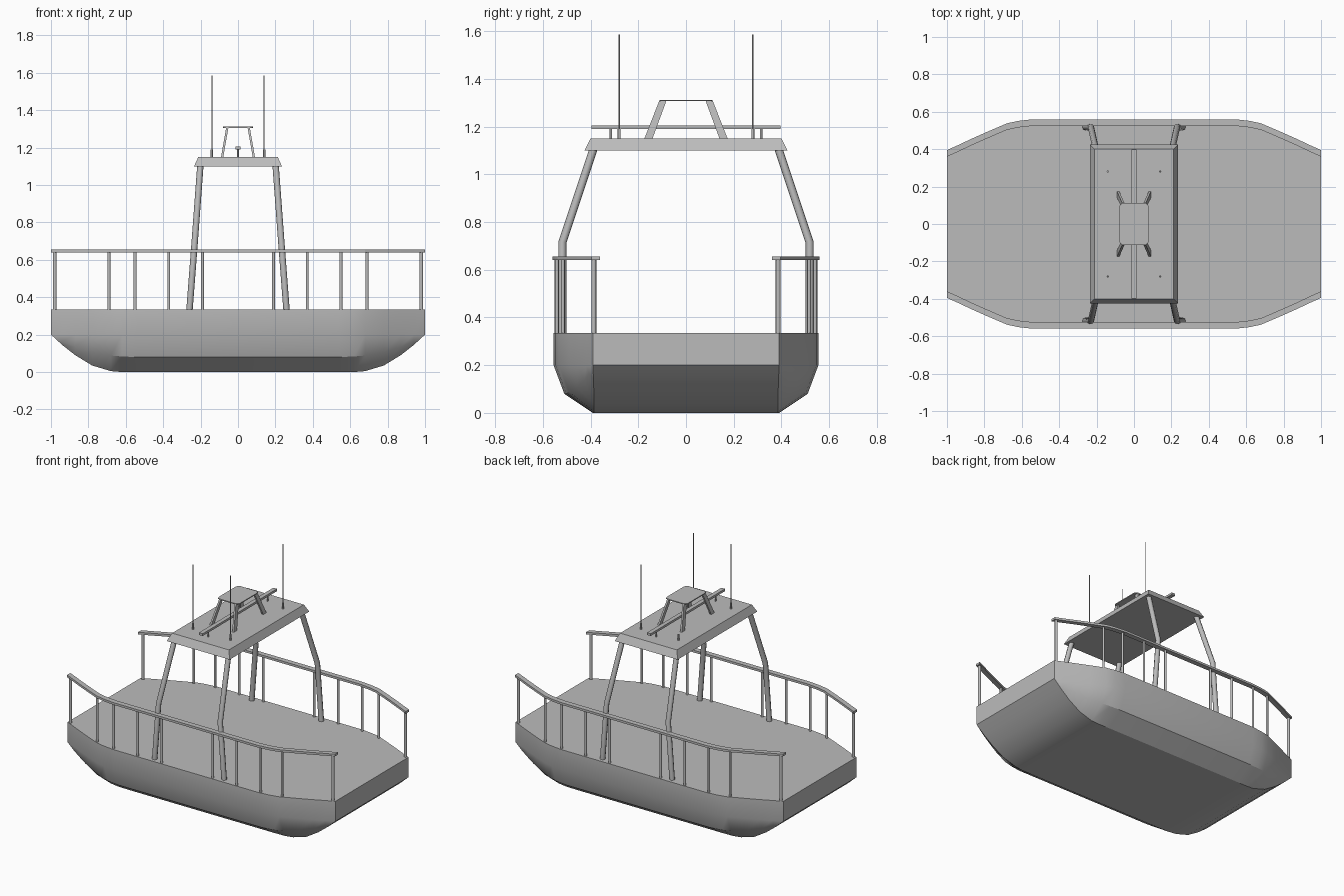
import bpy, bmesh
from mathutils import Vector

cube = bpy.data.objects.get("Cube")
if cube:
    bpy.data.objects.remove(cube, do_unlink=True)

grey = bpy.data.materials.new("light_grey")
grey.use_nodes = True
grey.diffuse_color = (0.5, 0.5, 0.5, 1)
grey.node_tree.nodes["Principled BSDF"].inputs["Base Color"].default_value = (0.5, 0.5, 0.5, 1)


def finish(name, bm, smooth=None):
    bmesh.ops.recalc_face_normals(bm, faces=bm.faces)
    mesh = bpy.data.meshes.new(name)
    bm.to_mesh(mesh)
    bm.free()
    mesh.materials.append(grey)
    obj = bpy.data.objects.new(name, mesh)
    bpy.context.collection.objects.link(obj)
    if smooth:
        bpy.ops.object.select_all(action='DESELECT')
        obj.select_set(True)
        bpy.context.view_layer.objects.active = obj
        bpy.ops.object.shade_smooth_by_angle(angle=smooth)
    return obj


def loft(name, rings, smooth=None):
    """Join equal rings of points into a closed solid."""
    bm = bmesh.new()
    loops = [[bm.verts.new(p) for p in ring] for ring in rings]
    n = len(loops[0])
    for a, b in zip(loops, loops[1:]):
        for i in range(n):
            j = (i + 1) % n
            bm.faces.new((a[i], a[j], b[j], b[i]))
    bm.faces.new(loops[0])
    bm.faces.new(loops[-1])
    bmesh.ops.remove_doubles(bm, verts=bm.verts, dist=0.0005)
    return finish(name, bm, smooth)


def rect(cx, cy, z, hx, hy):
    return [(cx - hx, cy - hy, z), (cx + hx, cy - hy, z),
            (cx + hx, cy + hy, z), (cx - hx, cy + hy, z)]


def rod(name, a, b, radius, sides=10):
    a, b = Vector(a), Vector(b)
    bm = bmesh.new()
    bmesh.ops.create_cone(bm, cap_ends=True, segments=sides, radius1=radius,
                          radius2=radius, depth=(b - a).length)
    turn = (b - a).to_track_quat('Z', 'Y').to_matrix().to_4x4()
    bmesh.ops.transform(bm, matrix=turn, verts=bm.verts)
    bmesh.ops.translate(bm, vec=(a + b) / 2, verts=bm.verts)
    return finish(name, bm, 0.8)


# Hull stations: x, deck half width, chine z and half width, bottom z and half width
half = [(1, .39, .2, .39, .2, .39), (.94, .417, .165, .407, .145, .388),
        (.87, .45, .135, .428, .09, .386), (.78, .49, .106, .457, .035, .385),
        (.68, .533, .088, .49, .005, .385), (.62, .546, .083, .502, 0, .388),
        (.54, .555, .08, .51, 0, .39)]
stations = [(-s[0], *s[1:]) for s in half] + half[::-1]
deck = .335
rings = []
for x, w, zc, wc, zk, wk in stations:
    side = [(x, w, deck), (x, w, .2), (x, wc, zc), (x, wk, zk)]
    rings.append(side + [(px, -py, pz) for px, py, pz in side[::-1]])
loft("hull", rings, 0.5)

# Handrails and stanchions along both sides
outline = [(s[0], s[1]) for s in stations]


def edge_y(x):
    for (x0, y0), (x1, y1) in zip(outline, outline[1:]):
        if x0 <= x <= x1:
            return y0 + (y1 - y0) * (x - x0) / (x1 - x0)


for s, label in ((1, "back"), (-1, "front")):
    loft(label + "_handrail",
         [[(x, s * (y + .005), .64), (x, s * (y + .005), .655),
           (x, s * (y - .03), .655), (x, s * (y - .03), .64)] for x, y in outline])
    for x in (.98, .69, .55, .37, .19):
        for side in (-1, 1):
            y = s * (edge_y(x) - .013)
            rod(label + "_stanchion", (side * x, y, deck - .01), (side * x, y, .645),
                .01 if x > .9 else .008)


# Bent arch legs
def bent_leg(name, points, r, sides=10):
    curve = bpy.data.curves.new(name, 'CURVE')
    curve.dimensions = '3D'
    curve.bevel_depth = r
    curve.bevel_resolution = 2
    curve.use_fill_caps = True
    spline = curve.splines.new('POLY')
    spline.points.add(len(points) - 1)
    for p, co in zip(spline.points, points):
        p.co = (*co, 1)
    curve.materials.append(grey)
    bpy.context.collection.objects.link(bpy.data.objects.new(name, curve))


for sx in (-1, 1):
    for sy in (-1, 1):
        bent_leg("arch_leg", [(sx * .26, sy * .518, deck - .01), (sx * .23, sy * .518, .715),
                              (sx * .2, sy * .383, 1.12)], .017)

# Roof with sloping edges
loft("roof", [rect(0, 0, 1.1, .235, .425), rect(0, 0, 1.15, .212, .4)])

# Light bar and its brackets
loft("light_bar", [rect(0, 0, 1.19, .014, .397), rect(0, 0, 1.205, .014, .397)])
for y in (-.315, .315):
    rod("light_bar_bracket", (0, y, 1.145), (0, y, 1.195), .005)

# Aerials: four sockets, three whips
for x in (-.14, .14):
    for y in (-.28, .28):
        rod("aerial_socket", (x, y, 1.145), (x, y, 1.19), .006)
        if not (x < 0 < y):
            rod("aerial_whip", (x, y, 1.18), (x, y, 1.585), .003, 8)

# Equipment stand: splayed flat legs and a plate with clipped corners
for sx in (-1, 1):
    for sy in (-1, 1):
        loft("stand_leg", [rect(sx * .085, sy * .158, 1.148, .006, .017),
                           rect(sx * .057, sy * .097, 1.308, .006, .015)])
corner = [(.08, .09), (.074, .105), (.06, .112)]
plate = (corner + [(-x, y) for x, y in corner[::-1]] +
         [(-x, -y) for x, y in corner] + [(x, -y) for x, y in corner[::-1]])
loft("stand_plate", [[(x, y, z) for x, y in plate] for z in (1.306, 1.312)])
